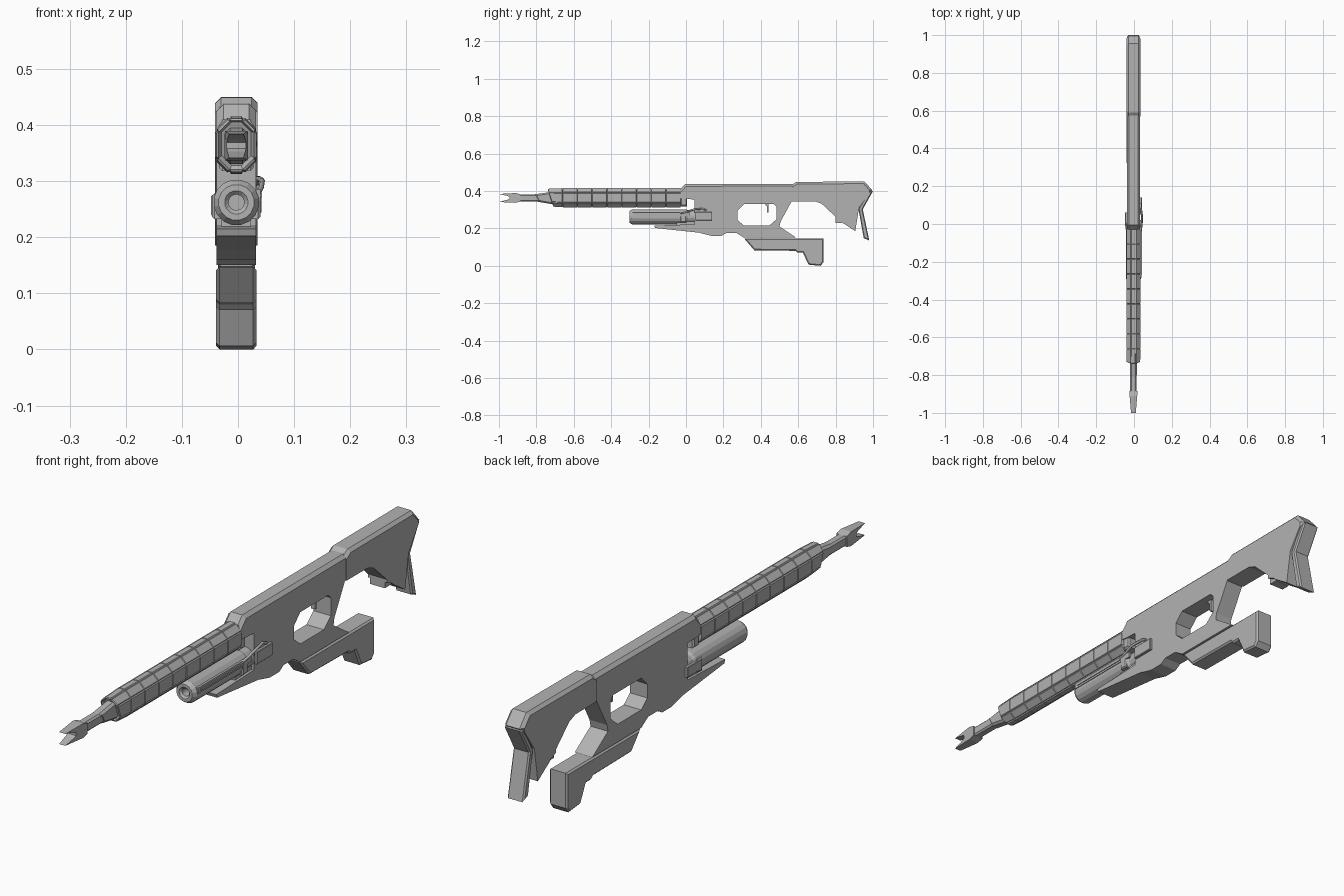
import bpy, bmesh, math
from mathutils import Matrix

if "Cube" in bpy.data.objects:
    bpy.data.objects.remove(bpy.data.objects["Cube"])

CX = -0.003  # centre line of the body
mat = bpy.data.materials.new("gunmetal_grey")
mat.diffuse_color = (0.45, 0.45, 0.45, 1)
mat.use_nodes = True
mat.node_tree.nodes["Principled BSDF"].inputs["Base Color"].default_value = mat.diffuse_color


def finish(name, bm):
    bmesh.ops.recalc_face_normals(bm, faces=bm.faces[:])
    me = bpy.data.meshes.new(name)
    bm.to_mesh(me)
    bm.free()
    me.materials.append(mat)
    ob = bpy.data.objects.new(name, me)
    bpy.context.collection.objects.link(ob)
    return ob


def prism(name, profile, half, bevel=0.0, rule=None, cx=CX, taper=None):
    """Extrude a (y, z) outline across x; bevel the rim edges whose ends pass the rule."""
    bm = bmesh.new()
    f = bm.faces.new([bm.verts.new((cx - half, y, z)) for y, z in profile])
    r = bmesh.ops.extrude_face_region(bm, geom=[f])
    for v in r["geom"]:
        if isinstance(v, bmesh.types.BMVert):
            v.co.x = cx + half
    if taper:
        for v in bm.verts:
            v.co.x = cx + (v.co.x - cx) * taper(v.co.y)
    if bevel:
        rim = [e for e in bm.edges
               if (e.verts[0].co.x - cx) * (e.verts[1].co.x - cx) > 0
               and (rule is None or all(rule(v.co) for v in e.verts))]
        bmesh.ops.bevel(bm, geom=rim, offset=bevel, segments=1, affect='EDGES')
    return finish(name, bm)


def box(name, y0, y1, z0, z1, half, cx=CX, bevel=0.0):
    return prism(name, [(y0, z0), (y1, z0), (y1, z1), (y0, z1)], half, bevel, cx=cx)


def lathe(name, rings, z, n=16):
    """Revolve (radius, y) rings around the launcher axis."""
    bm = bmesh.new()
    loops = [[bm.verts.new((CX + r * math.cos(2 * math.pi * (i + .5) / n), y,
                            z + r * math.sin(2 * math.pi * (i + .5) / n)))
              for i in range(n)] for r, y in rings]
    for a, b in zip(loops, loops[1:]):
        for i in range(n):
            j = (i + 1) % n
            bm.faces.new((a[i], a[j], b[j], b[i]))
    bm.faces.new(loops[0])
    bm.faces.new(loops[-1])
    return finish(name, bm)


# Receiver with launcher notch and lower jaw
receiver = prism("receiver", [
    (-.03, .41), (-.005, .437), (.59, .438), (.59, .345), (.565, .345), (.505, .235),
    (.50, .21), (.59, .15), (.31, .15), (.27, .175), (.215, .175), (.19, .16),
    (.135, .16), (.07, .177), (-.165, .202), (-.17, .215), (.045, .222), (.045, .355),
    (0, .357), (-.03, .36)], .035, .012, lambda c: c.z > .4)

# Trigger opening cut through the receiver
hole = prism("trigger_opening_cutter", [
    (.275, .295), (.31, .33), (.47, .33), (.485, .315), (.485, .25), (.445, .215),
    (.31, .215), (.275, .245)], .1)
hole.hide_render = True
mod = receiver.modifiers.new("opening", 'BOOLEAN')
mod.object = hole
mod.solver = 'EXACT'
bpy.context.view_layer.objects.active = receiver
bpy.ops.object.modifier_apply(modifier=mod.name)
bpy.data.objects.remove(hole)
prism("trigger", [(.425, .335), (.442, .335), (.44, .285), (.434, .285), (.434, .318), (.425, .322)], .008)

# Rear grip / magazine
prism("lower_grip", [
    (.31, .147), (.735, .147), (.735, .02), (.72, .0), (.655, .006), (.625, .07),
    (.595, .07), (.585, .08), (.365, .083)], .036, .006)

# Stock and butt pad
prism("stock", [
    (.57, .345), (.57, .435), (.59, .449), (.955, .45), (.995, .405), (.98, .39),
    (.925, .31), (.905, .185), (.84, .228), (.83, .237), (.80, .25), (.80, .262),
    (.725, .332), (.69, .345)], .038, .011, lambda c: c.z > .38)
prism("butt_pad", [
    (1.0, .40), (.945, .302), (.98, .135), (.95, .148), (.922, .305), (.975, .40)], .033, .005)
box("stock_toe", .80, .835, .228, .27, .030)

# Handguard: octagonal tube with raised panels between grooves
bm = bmesh.new()
half, zc, hz, ch = .034, .364, .047, .022
octagon = [(half - ch, hz), (half, hz - ch), (half, ch - hz), (half - ch, -hz),
           (ch - half, -hz), (-half, ch - hz), (-half, hz - ch), (ch - half, hz)]
stations = [-.725] + [-.66 + .079 * i for i in range(9)]
loops = []
for k, y in enumerate(stations):
    s = .93 if k == 0 else 1
    loops.append([bm.verts.new((CX + x * s, y - (z * .3 if k == 0 else 0), zc + z * s))
                  for x, z in octagon])
panels = []
for a, b in zip(loops, loops[1:]):
    for i in range(8):
        j = (i + 1) % 8
        panels.append(bm.faces.new((a[i], a[j], b[j], b[i])))
caps = [bm.faces.new(loops[0]), bm.faces.new(loops[-1])]
bmesh.ops.recalc_face_normals(bm, faces=bm.faces[:])
bmesh.ops.inset_individual(bm, faces=panels, thickness=.003, depth=.004)
bmesh.ops.inset_individual(bm, faces=caps[:1], thickness=.006, depth=-.008)
finish("handguard", bm)
box("handguard_collar", -.03, .005, .318, .41, .031, bevel=.006)

# Barrel, sleeve and forked muzzle
prism("barrel_sleeve", [(-.81, .382), (-.715, .396), (-.69, .396), (-.69, .33), (-.72, .33),
                        (-.79, .342)], .019, .008)
box("barrel", -.90, -.78, .344, .382, .017, bevel=.006)
prism("muzzle_fork", [
    (-1, .384), (-.91, .389), (-.885, .382), (-.885, .344), (-.91, .337), (-1, .341),
    (-.955, .353), (-.945, .358), (-.945, .369), (-.955, .374)], .021,
    taper=lambda y: .6 + .4 * min(1, (y + 1) / .1))

# Launcher tube with bore, side rails and clamp
lathe("launcher_tube", [(.014, -.22), (.014, -.295), (.021, -.302), (.032, -.302),
                        (.041, -.288), (.041, .0), (.036, .01), (.036, .06)], .262)
box("launcher_rail", -.285, .02, .264, .285, .004, cx=.036)
box("rail_strip", -.27, -.03, .271, .278, .002, cx=.041)
box("launcher_clamp", -.03, .0, .232, .278, .043, bevel=.004)
box("clamp_base", -.05, .05, .215, .236, .026)
box("clamp_lug", -.01, .06, .238, .275, .006, cx=-.042, bevel=.002)

# Latch block and bent lever on the right side
box("latch_block", .05, .14, .243, .288, .006, cx=.036, bevel=.002)
cu = bpy.data.curves.new("latch_lever", 'CURVE')
cu.dimensions = '3D'
cu.bevel_depth = .005
cu.bevel_resolution = 1
sp = cu.splines.new('POLY')
path = [(.036, -.04, .278), (.041, .0, .288), (.043, .04, .301), (.036, .09, .305), (.036, .11, .296)]
sp.points.add(len(path) - 1)
for p, co in zip(sp.points, path):
    p.co = (*co, 1)
cu.use_fill_caps = True
cu.materials.append(mat)
bpy.context.collection.objects.link(bpy.data.objects.new("latch_lever", cu))
